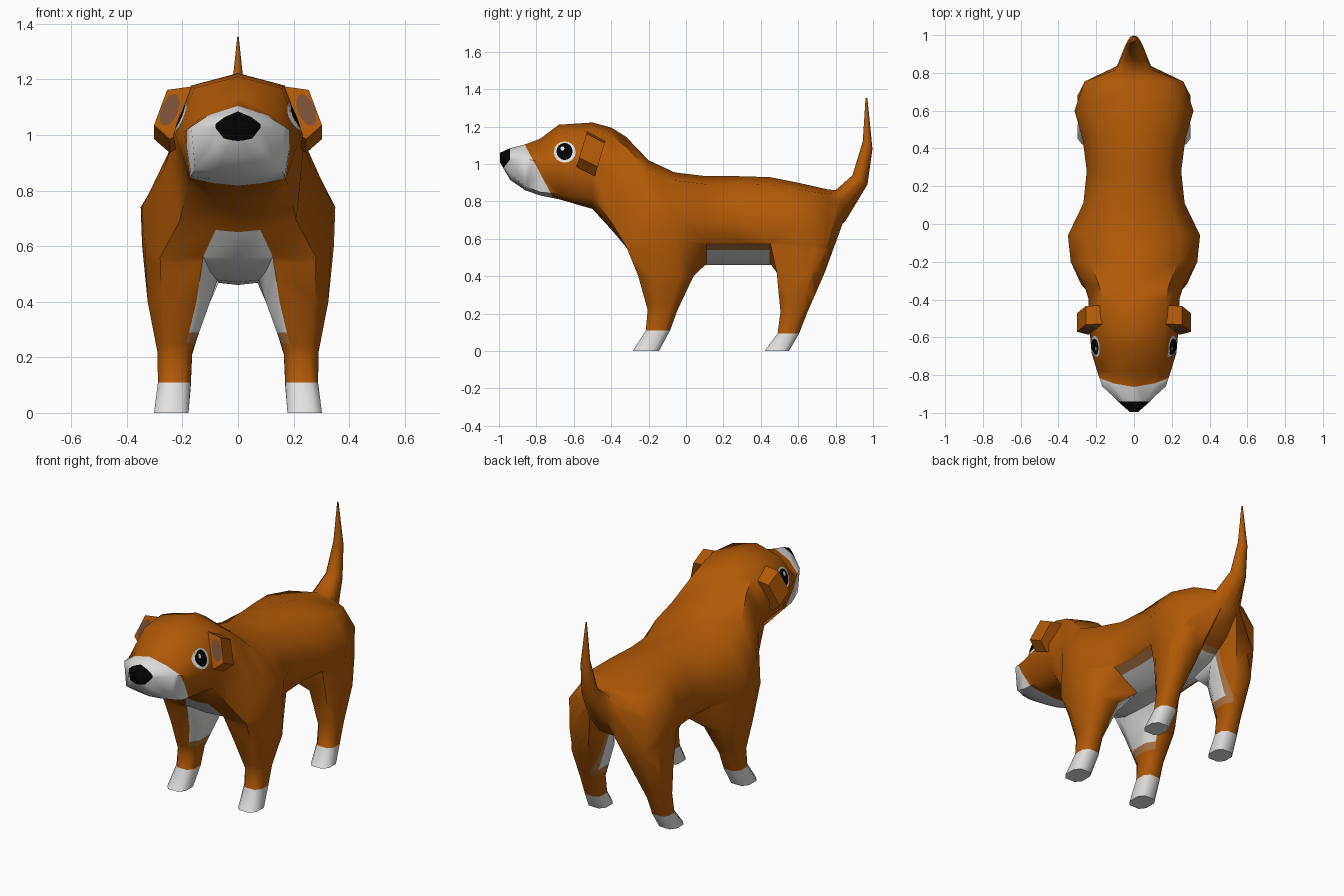
import bpy, bmesh, math
from mathutils import Vector
from mathutils.bvhtree import BVHTree

if "Cube" in bpy.data.objects:
    bpy.data.objects.remove(bpy.data.objects["Cube"])


def material(name, rgb):
    m = bpy.data.materials.new(name)
    m.diffuse_color = (*rgb, 1)
    m.use_nodes = True
    m.node_tree.nodes["Principled BSDF"].inputs["Base Color"].default_value = m.diffuse_color
    return m


ORANGE, WHITE, BLACK, TAN, EAR = [material(*a) for a in (
    ("orange_fur", (0.44, 0.10, 0.002)), ("white_fur", (0.76, 0.75, 0.74)),
    ("black", (0.001, 0.001, 0.001)), ("tan_fur", (0.42, 0.18, 0.06)),
    ("inner_ear_brown", (0.19, 0.08, 0.04)))]


def finish(name, bm, mats, angle=None):
    me = bpy.data.meshes.new(name)
    bm.to_mesh(me)
    bm.free()
    ob = bpy.data.objects.new(name, me)
    bpy.context.collection.objects.link(ob)
    for m in mats:
        me.materials.append(m)
    if angle:
        bpy.ops.object.select_all(action='DESELECT')
        ob.select_set(True)
        bpy.context.view_layer.objects.active = ob
        bpy.ops.object.shade_smooth_by_angle(angle=math.radians(angle))
    return ob


# Body cross-sections: y, top, half width, height of widest, low side x, z, belly half width, bottom
SECTIONS = [
    (-0.995, 1.06, 0.022, 1.04, 0.022, 1.02, 0.012, 1.01),
    (-0.94, 1.085, 0.080, 1.04, 0.085, 0.95, 0.05, 0.915),
    (-0.86, 1.105, 0.168, 1.03, 0.155, 0.88, 0.08, 0.86),
    (-0.78, 1.135, 0.195, 1.01, 0.168, 0.85, 0.09, 0.832),
    (-0.68, 1.21, 0.225, 1.00, 0.172, 0.84, 0.09, 0.812),
    (-0.50, 1.222, 0.24, 1.00, 0.18, 0.82, 0.09, 0.76),
    (-0.40, 1.195, 0.24, 0.96, 0.21, 0.69, 0.08, 0.65),
    (-0.32, 1.145, 0.265, 0.88, 0.28, 0.56, 0.125, 0.555),
    (-0.20, 1.02, 0.335, 0.76, 0.335, 0.60, 0.10, 0.50),
    (-0.06, 0.955, 0.35, 0.74, 0.345, 0.60, 0.075, 0.47),
    (0.11, 0.935, 0.268, 0.72, 0.25, 0.58, 0.07, 0.46),
    (0.28, 0.935, 0.25, 0.72, 0.24, 0.58, 0.07, 0.46),
    (0.45, 0.93, 0.272, 0.72, 0.255, 0.58, 0.07, 0.46),
    (0.60, 0.90, 0.315, 0.72, 0.30, 0.56, 0.07, 0.50),
    (0.755, 0.865, 0.262, 0.74, 0.26, 0.56, 0.06, 0.59),
]
# Rump and tail rings: front y, z, back y, z, half width
TAIL = [(0.80, 0.86, 0.855, 0.70, 0.095), (0.89, 0.94, 0.97, 0.89, 0.05),
        (0.945, 1.12, 0.997, 1.08, 0.03), (0.96, 1.352, 0.97, 1.352, 0.003)]
# Legs: first body ring, then z, front y, back y, inner x, outer x
LEGS = [(7, [(0.40, -0.255, 0.04, 0.10, 0.325), (0.22, -0.205, -0.045, 0.165, 0.29),
             (0.11, -0.215, -0.085, 0.17, 0.288), (0, -0.285, -0.145, 0.178, 0.302)]),
        (12, [(0.42, 0.485, 0.742, 0.10, 0.30), (0.21, 0.505, 0.65, 0.165, 0.285),
              (0.095, 0.49, 0.605, 0.17, 0.285), (0, 0.42, 0.55, 0.178, 0.30)])]

bm = bmesh.new()
rings = []
for y, top, w, zw, x3, z3, x4, bot in SECTIONS:
    fx, fz = (0.62, 0.48) if y < -0.7 else (0.70, 0.2)
    half = [(fx * w, top - fz * (top - zw)), (w, zw), (x3, z3), (x4, bot + 0.008)]
    pts = [(0, top)] + half + [(0, bot)] + [(-x, z) for x, z in reversed(half)]
    rings.append([bm.verts.new((x, y, z)) for x, z in pts])
for fy, fz, by, bz, w in TAIL:
    ring = []
    for k in range(10):
        a = k * math.tau / 10
        t = (1 - math.cos(a)) / 2
        ring.append(bm.verts.new((w * math.sin(a), fy + t * (by - fy), fz + t * (bz - fz))))
    rings.append(ring)

# Skin the rings, leaving openings where the legs grow out
leg_rows = {7, 8, 9, 12, 13, 14}
for i in range(len(rings) - 1):
    a, b = rings[i], rings[i + 1]
    for k in range(10):
        if not (i in leg_rows and k in (3, 6)):
            n = (k + 1) % 10
            bm.faces.new((a[k], a[n], b[n], b[k]))
bm.faces.new(rings[0])
bm.faces.new(rings[-1])

# Legs continue from the openings down to flat paws
for first, levels in LEGS:
    for side, outer, inner in ((1, 3, 4), (-1, 7, 6)):
        four = rings[first:first + 4]
        loop = [r[outer] for r in four] + [r[inner] for r in reversed(four)]
        for z, y0, y1, xi, xo in levels:
            d, ln = 0.22 * (xo - xi), y1 - y0
            ys = (y0, y0 + 0.25 * ln, y1 - 0.25 * ln, y1)
            pts = list(zip((xo - d, xo, xo, xo - d), ys))
            pts += list(zip((xi + d, xi, xi, xi + d), reversed(ys)))
            new = [bm.verts.new((side * x, y, z)) for x, y in pts]
            for k in range(8):
                n = (k + 1) % 8
                bm.faces.new((loop[k], loop[n], new[n], new[k]))
            loop = new
        bm.faces.new(loop)
bmesh.ops.recalc_face_normals(bm, faces=bm.faces)


def cut(co, no, where):
    """Split the chosen faces along a plane so colours can change there."""
    faces = [f for f in bm.faces if where(f.calc_center_median())]
    geom = set(faces)
    for f in faces:
        geom.update(f.edges)
        geom.update(f.verts)
    bmesh.ops.bisect_plane(bm, geom=list(geom), dist=1e-5, plane_co=co, plane_no=no)


def ahead(c, plane):
    return (c - plane[0]).dot(plane[1]) < 0


MUZZLE = Vector((0, -0.86, 1.10)), Vector((0, 0.28, 0.15))
NOSE = Vector((0, -0.94, 1.025)), Vector((0, 0.045, -0.035))
cut(*MUZZLE, lambda c: c.y < -0.55 and c.z > 0.7)
cut(*NOSE, lambda c: c.y < -0.94)
for z in (0.25, 0.29, 0.54, 0.57):
    cut((0, 0, z), (0, 0, 1), lambda c: c.y > -0.33 and 0.15 < c.z < 0.7)
for y in (0.645, 0.68):
    cut((0, y, 0), (0, 1, 0), lambda c: 0.5 < c.y < 0.8 and 0.25 < c.z < 0.62)

# Colours by region and direction
bm.normal_update()
for f in bm.faces:
    c, n = f.calc_center_median(), f.normal
    inward = n.x * (1 if c.x > 0 else -1) < -0.5 and 0.25 < c.z < 0.6
    strip = n.z < -0.3 and -0.40 < c.y < 0.68 and c.z > 0.4 and abs(c.x) < 0.08
    flank = n.z < -0.2 and 0.11 < c.y < 0.45 and 0.4 < c.z < 0.57
    if c.y < -0.94 and ahead(c, NOSE):
        f.material_index = 2
    elif c.y < -0.55 and ahead(c, MUZZLE):
        f.material_index = 1
    elif c.z < 0.11:
        f.material_index = 1
    elif (inward or strip) and c.y < 0.68:
        f.material_index = 3 if c.y > 0.645 or c.z < 0.29 else 1
    elif flank:
        f.material_index = 1 if c.z < 0.54 else 3
tree = BVHTree.FromBMesh(bm)
finish("body", bm, [ORANGE, WHITE, BLACK, TAN], 55)


# Eyes: thin discs laid on the side of the head
def eye_disc(name, side, y, z, ry, rz, lift, mat):
    bm = bmesh.new()

    def point(r, a):
        py, pz = y + r * ry * math.cos(a), z + r * rz * math.sin(a)
        hit, normal, _, _ = tree.ray_cast(Vector((side, py, pz)), Vector((-side, 0, 0)))
        return bm.verts.new(hit + normal * lift)
    n = 16
    loops = [[point(r, k * math.tau / n) for k in range(n)] for r in (0.5, 1)]
    mid = point(0, 0)
    for k in range(n):
        j = (k + 1) % n
        for vs in ((mid, loops[0][k], loops[0][j]),
                   (loops[0][k], loops[1][k], loops[1][j], loops[0][j])):
            bm.faces.new(vs if side > 0 else vs[::-1])
    finish(name, bm, [mat])


# Ears: slanted flaps with a brown oval on the front
OUTLINE = [(0.16, 1.175), (0.255, 1.162), (0.302, 1.035), (0.245, 0.985), (0.19, 1.02)]


def ear_front(z):
    return -0.53 - (1.17 - z) * 0.3


for side, tag in ((1, "left"), (-1, "right")):
    eye_disc(tag + "_eye_rim", side, -0.648, 1.063, 0.058, 0.057, 0.003, WHITE)
    eye_disc(tag + "_eye", side, -0.648, 1.065, 0.042, 0.046, 0.006, BLACK)
    eye_disc(tag + "_eye_glint", side, -0.66, 1.08, 0.010, 0.012, 0.009, WHITE)

    bm = bmesh.new()
    front = [bm.verts.new((side * x, ear_front(z), z)) for x, z in OUTLINE]
    back = [bm.verts.new((side * x, ear_front(z) + 0.098, z - 0.05)) for x, z in OUTLINE]
    bm.faces.new(front)
    bm.faces.new(back)
    for k in range(5):
        n = (k + 1) % 5
        bm.faces.new((front[k], front[n], back[n], back[k]))
    bmesh.ops.recalc_face_normals(bm, faces=bm.faces)
    finish(tag + "_ear", bm, [ORANGE])

    bm = bmesh.new()
    oval = []
    for k in range(14):
        a = k * math.tau / 14
        u, v = 0.028 * math.cos(a), 0.056 * math.sin(a)
        x, z = 0.246 + u - 0.4 * v, 1.09 + v + 0.4 * u
        oval.append(bm.verts.new((side * x, ear_front(z) - 0.004, z)))
    bm.faces.new(oval if side > 0 else oval[::-1])
    finish(tag + "_inner_ear", bm, [EAR])
